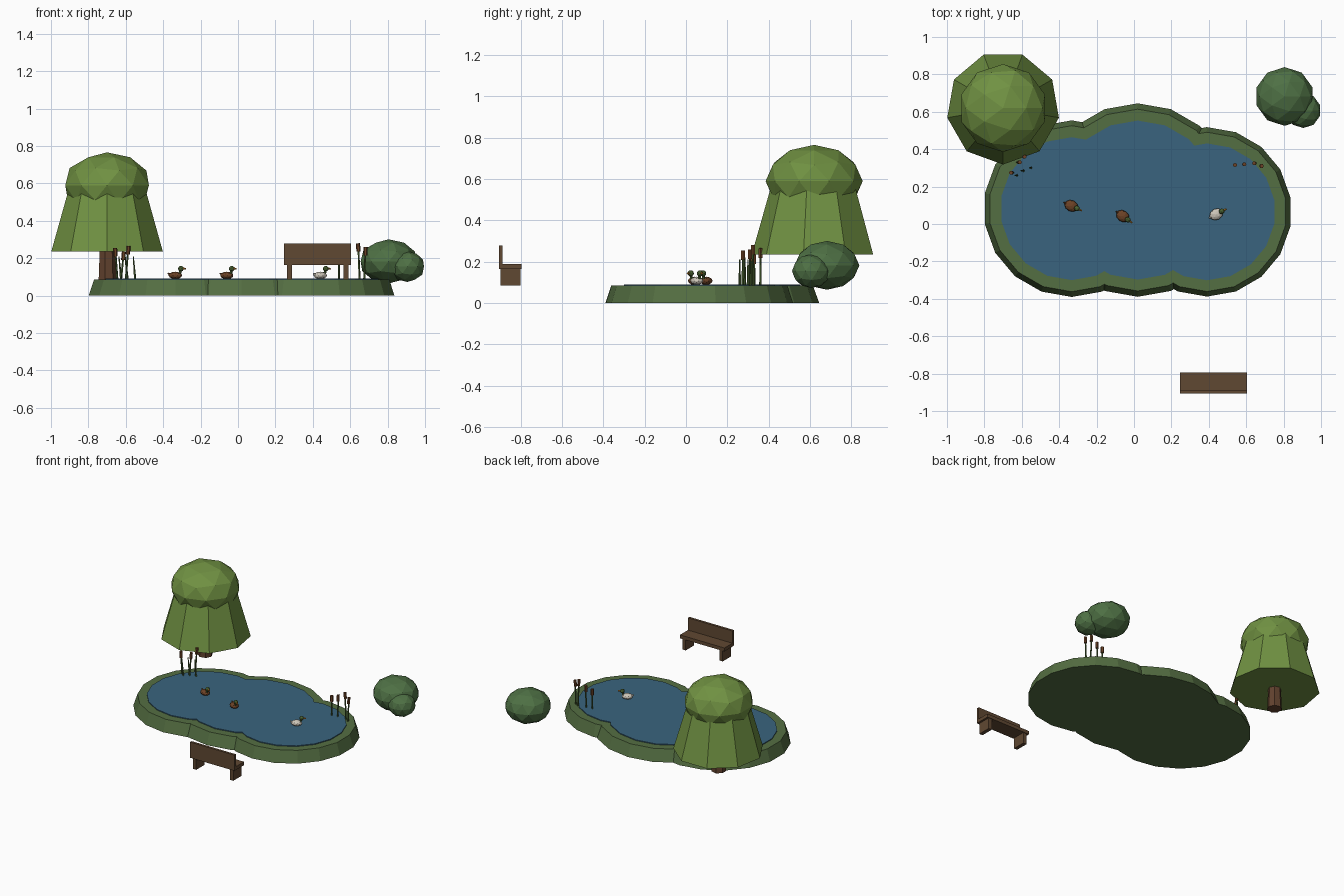
import bpy, math
from mathutils import Vector

if "Cube" in bpy.data.objects:
    bpy.data.objects.remove(bpy.data.objects["Cube"])


def srgb(r, g, b):
    return tuple(((c / 255 + 0.055) / 1.055) ** 2.4 for c in (r, g, b)) + (1,)


def material(name, *rgb):
    m = bpy.data.materials.new(name)
    m.diffuse_color = srgb(*rgb)
    m.use_nodes = True
    m.node_tree.nodes["Principled BSDF"].inputs["Base Color"].default_value = m.diffuse_color
    return m


WATER = material("water_blue", 58, 100, 126)
BANK = material("bank_green", 84, 110, 66)
LEAF = material("leaf_green", 112, 145, 66)
BUSH = material("bush_green", 78, 112, 68)
WOOD = material("wood_brown", 96, 72, 50)
TRUNK = material("trunk_brown", 98, 66, 46)
RUST = material("rust_brown", 108, 66, 38)
REED = material("reed_green", 74, 98, 50)
WHITE = material("feather_white", 205, 198, 185)
BILL = material("bill_orange", 200, 135, 50)


def finish(name, mat):
    ob = bpy.context.object
    ob.name = name
    ob.data.materials.append(mat)
    return ob


def frustum(name, mat, n, r1, r2, base, height, turn=0.0):
    """Upright tapered prism with a vertex at angle `turn`."""
    bpy.ops.mesh.primitive_cone_add(vertices=n, radius1=r1, radius2=r2, depth=height,
                                    location=(base[0], base[1], base[2] + height / 2),
                                    rotation=(0, 0, turn - math.pi / 2))
    return finish(name, mat)


def blob(name, mat, loc, size, sub=2, yaw=0.0):
    bpy.ops.mesh.primitive_ico_sphere_add(subdivisions=sub, radius=1, location=loc,
                                          rotation=(0, 0, yaw))
    ob = finish(name, mat)
    ob.scale = size
    return ob


def box(name, mat, lo, hi):
    lo, hi = Vector(lo), Vector(hi)
    bpy.ops.mesh.primitive_cube_add(size=1, location=(lo + hi) / 2)
    ob = finish(name, mat)
    ob.scale = hi - lo
    return ob


def rod(name, mat, a, b, r1, r2, n=5):
    a, b = Vector(a), Vector(b)
    d = b - a
    bpy.ops.mesh.primitive_cone_add(vertices=n, radius1=r1, radius2=r2, depth=d.length,
                                    location=(a + b) / 2,
                                    rotation=d.to_track_quat('Z', 'Y').to_euler())
    return finish(name, mat)


def merge(parts):
    """Boolean union of overlapping lobes into the first one."""
    main = parts[0]
    for other in parts[1:]:
        mod = main.modifiers.new("union", 'BOOLEAN')
        mod.operation = 'UNION'
        mod.solver = 'EXACT'
        mod.object = other
        bpy.context.view_layer.objects.active = main
        bpy.ops.object.modifier_apply(modifier=mod.name)
        bpy.data.objects.remove(other)


# Pond: three lobes for the bank and the water (x, y, bank radius, water radius)
LOBES = [(0.02, 0.128, 0.517, 0.425), (-0.333, 0.082, 0.472, 0.382), (0.39, 0.065, 0.453, 0.366)]
merge([frustum("pond_bank", BANK, 18, rb, rb * 0.94, (x, y, 0), 0.085, math.pi / 2)
       for x, y, rb, rw in LOBES])
merge([frustum("pond_water", WATER, 18, rw, rw, (x, y, 0.075), 0.016, math.pi / 2)
       for x, y, rb, rw in LOBES])

# Tree: trunk, nine-sided skirt and rounded crown
frustum("tree_trunk", TRUNK, 7, 0.05, 0.042, (-0.70, 0.62, 0.085), 0.2)
frustum("tree_skirt", LEAF, 9, 0.303, 0.205, (-0.70, 0.621, 0.235), 0.345, -math.pi / 2)
blob("tree_crown", LEAF, (-0.70, 0.62, 0.59), (0.235, 0.235, 0.176))

# Bush: large and small clump
blob("bush_large", BUSH, (0.805, 0.682, 0.183), (0.157, 0.157, 0.118))
blob("bush_small", BUSH, (0.905, 0.607, 0.155), (0.094, 0.094, 0.082))

# Bench: seat, backrest and two legs
box("bench_seat", WOOD, (0.245, -0.90, 0.165), (0.605, -0.795, 0.19))
box("bench_back", WOOD, (0.245, -0.905, 0.165), (0.605, -0.887, 0.28))
for x in (0.262, 0.563):
    box("bench_leg", WOOD, (x, -0.897, 0.085), (x + 0.027, -0.80, 0.165))

# Ducks: body, tail, head and bill, facing along yaw
for x, y, yaw, coat in ((-0.335, 0.097, -25, RUST), (-0.06, 0.042, -35, RUST), (0.44, 0.052, 28, WHITE)):
    a = math.radians(yaw)
    fwd = Vector((math.cos(a), math.sin(a), 0))
    c = Vector((x, y, 0.108))
    blob("duck_body", coat, c, (0.038, 0.03, 0.02), 2, a)
    rod("duck_tail", coat, c - fwd * 0.026, c - fwd * 0.044 + Vector((0, 0, 0.012)), 0.011, 0.003)
    head = c + fwd * 0.033 + Vector((0, 0, 0.036))
    rod("duck_neck", REED, c + fwd * 0.024, head, 0.008, 0.007)
    blob("duck_head", REED, head, (0.016, 0.015, 0.015), 2, a)
    rod("duck_bill", BILL, head + fwd * 0.010, head + fwd * 0.029, 0.007, 0.004)

# Cattails: (x, y, top height, lean in x)
for x, y, top, lean in ((-0.645, 0.275, 0.255, -0.012), (-0.625, 0.33, 0.235, 0.015), (-0.60, 0.36, 0.265, 0.015),
                        (0.54, 0.315, 0.235, 0.0), (0.585, 0.32, 0.25, 0.005),
                        (0.65, 0.325, 0.28, -0.008), (0.675, 0.31, 0.26, 0.008)):
    foot, tip = Vector((x, y, 0.08)), Vector((x + lean, y, top))
    d = (tip - foot).normalized()
    rod("cattail_stem", REED, foot, tip - d * 0.02, 0.006, 0.005)
    rod("cattail_head", RUST, tip - d * 0.045, tip, 0.011, 0.011, 6)

# Plain reed blades
for x, y, top, lean in ((-0.625, 0.26, 0.21, -0.012), (-0.59, 0.285, 0.22, -0.015),
                        (-0.55, 0.30, 0.21, -0.01)):
    rod("reed_blade", REED, (x, y, 0.08), (x + lean, y, top), 0.007, 0.003)
